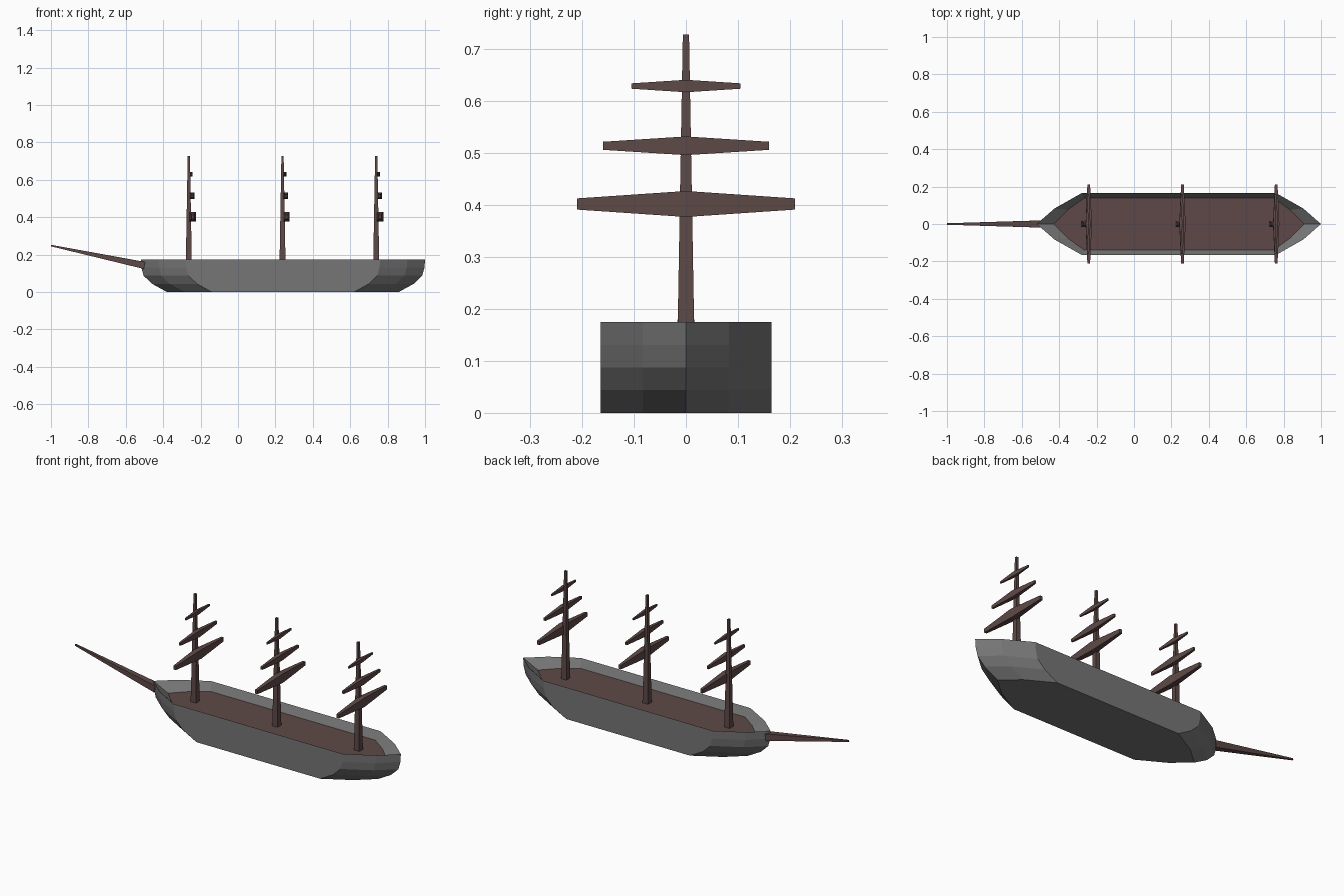
import bpy, bmesh
from mathutils import Vector

if "Cube" in bpy.data.objects:
    bpy.data.objects.remove(bpy.data.objects["Cube"])


def material(name, rgb):
    m = bpy.data.materials.new(name)
    m.diffuse_color = (*rgb, 1)
    m.use_nodes = True
    m.node_tree.nodes["Principled BSDF"].inputs["Base Color"].default_value = m.diffuse_color
    return m


GREY = material("hull grey", (0.18, 0.18, 0.18))
BROWN = material("dark wood", (0.11, 0.066, 0.063))
MID_X = 0.24  # hull centre along x


def loft(name, rings, mats, rule=None):
    """Skin a list of equal-sized point rings and cap both ends."""
    bm = bmesh.new()
    loops = [[bm.verts.new(p) for p in ring] for ring in rings]
    for a, b in zip(loops, loops[1:]):
        n = len(a)
        for i in range(n):
            j = (i + 1) % n
            bm.faces.new((a[i], a[j], b[j], b[i]))
    bm.faces.new(loops[0][::-1])
    top = bm.faces.new(loops[-1])
    if rule:
        top.material_index = 1
    bmesh.ops.recalc_face_normals(bm, faces=bm.faces)
    me = bpy.data.meshes.new(name)
    bm.to_mesh(me)
    bm.free()
    for m in mats:
        me.materials.append(m)
    ob = bpy.data.objects.new(name, me)
    bpy.context.collection.objects.link(ob)
    return ob


def plan(z, corner, mid, tip):
    """Pointed boat outline; corner and mid are (x, y), tip is x."""
    q = [(tip, 0), mid, corner]
    pts = q + [(-x, y) for x, y in q[::-1]]
    pts += [(x, -y) for x, y in pts[-2:0:-1]]
    return [(MID_X + x, y, z) for x, y in pts]


# Hull: curved ends, rim, then sloping inner wall down to the sunken deck
rings = [plan(z, (0.52 - s, 0.165), (0.665 - s, 0.083), 0.76 - s)
         for z, s in ((0, 0.14), (0.044, 0.06), (0.0875, 0.015),
                      (0.131, 0.003), (0.175, 0))]
rings.append(plan(0.131, (0.505, 0.14), (0.595, 0.075), 0.67))
loft("hull", rings, [GREY, BROWN], rule=True)


def square(centre, u, v):
    c, u, v = Vector(centre), Vector(u), Vector(v)
    return [c - u - v, c + u - v, c + u + v, c - u + v]


# Masts, each with three tapered yards
YARDS = ((0.402, 0.021, 0.017, 0.025, 0.21),
         (0.514, 0.018, 0.012, 0.018, 0.16),
         (0.629, 0.013, 0.008, 0.012, 0.105))
for name, x in (("fore", -0.263), ("main", 0.238), ("rear", 0.739)):
    loft(name + "_mast",
         [square((x, 0, z), (h, 0, 0), (0, h, 0)) for z, h in ((0.13, 0.0165), (0.728, 0.006))],
         [BROWN])
    for i, (z, dx, hx, hz, half) in enumerate(YARDS):
        loft(f"{name}_yard_{i + 1}",
             [square((x + dx, y, z), (hx * k, 0, 0), (0, 0, hz * k))
              for y, k in ((-half, 0.43), (0, 1), (half, 0.43))],
             [BROWN])

# Bowsprit
loft("bowsprit",
     [square(c, (h * 0.21, 0, h * 0.98), (0, h, 0))
      for c, h in (((-0.5, 0, 0.142), 0.019), ((-0.999, 0, 0.248), 0.004))],
     [BROWN])
